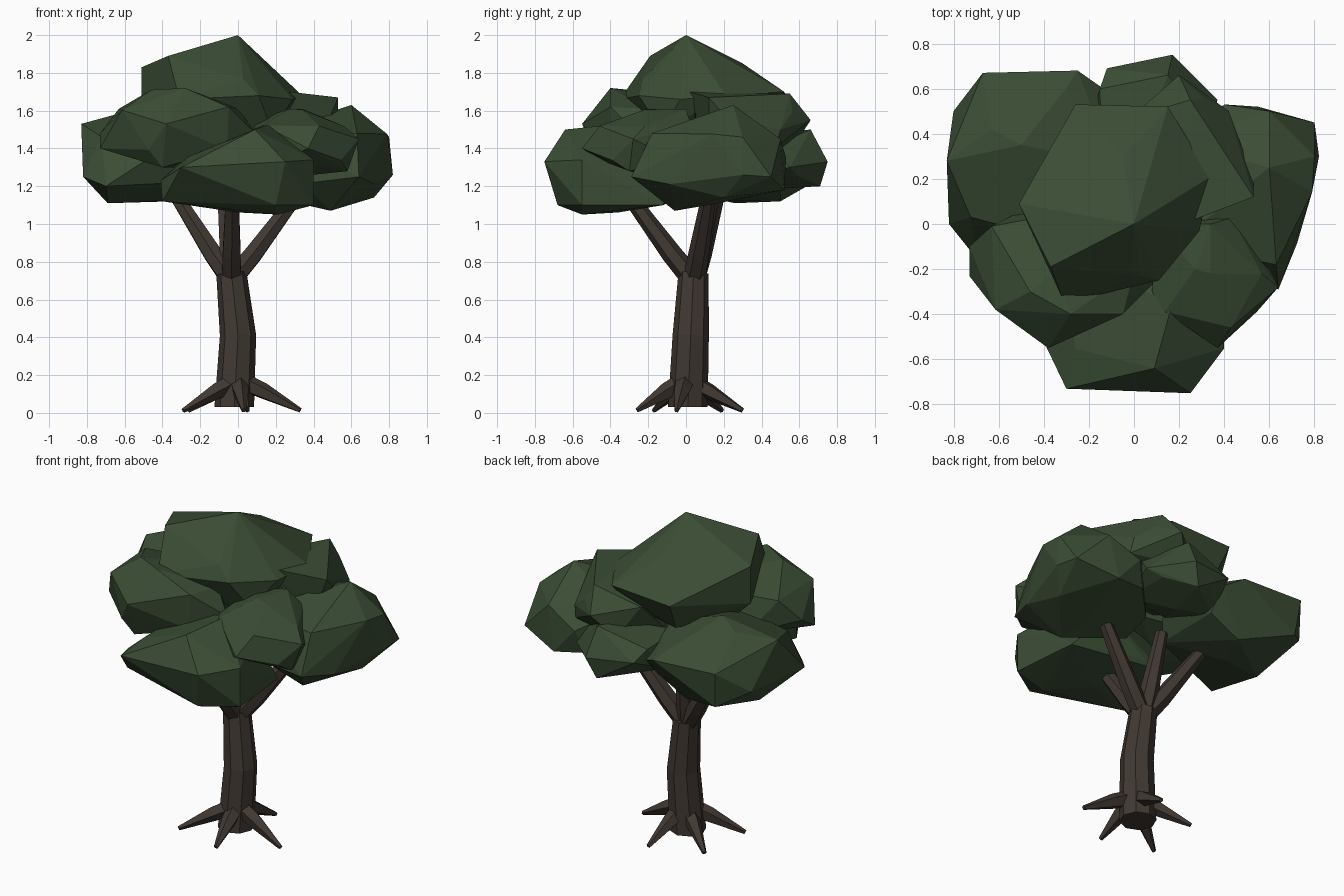
import bpy
import bmesh
import random
from math import copysign
from mathutils import Vector

if "Cube" in bpy.data.objects:
    bpy.data.objects.remove(bpy.data.objects["Cube"], do_unlink=True)


def make_material(name, colour):
    material = bpy.data.materials.new(name)
    material.use_nodes = True
    material.diffuse_color = (*colour, 1)
    shader = material.node_tree.nodes["Principled BSDF"]
    shader.inputs["Base Color"].default_value = (*colour, 1)
    shader.inputs["Roughness"].default_value = 0.9
    return material


foliage_green = make_material("foliage green", (0.043, 0.073, 0.035))
bark_brown = make_material("bark brown", (0.052, 0.04, 0.032))


def finish(name, bm, material):
    """Turn a bmesh into a flat shaded object."""
    bmesh.ops.recalc_face_normals(bm, faces=bm.faces[:])
    mesh = bpy.data.meshes.new(name)
    bm.to_mesh(mesh)
    bm.free()
    mesh.materials.append(material)
    obj = bpy.data.objects.new(name, mesh)
    bpy.context.collection.objects.link(obj)
    return obj


def tube(name, path, radii, sides):
    """Faceted tapering limb along a path, capped at both ends."""
    bm = bmesh.new()
    points = [Vector(p) for p in path]
    rings = []
    for i, (point, radius) in enumerate(zip(points, radii)):
        along = points[min(i + 1, len(points) - 1)] - points[max(i - 1, 0)]
        turn = Vector((0, 0, 1)).rotation_difference(along)
        # the foot of an upright limb is cut level
        if i == 0 and along.normalized().z > 0.95:
            turn.identity()
        ring = bmesh.ops.create_circle(bm, segments=sides, radius=radius)["verts"]
        for vert in ring:
            vert.co = point + turn @ vert.co
        rings.append(ring)
    for low, high in zip(rings, rings[1:]):
        for k in range(sides):
            n = (k + 1) % sides
            bm.faces.new((low[k], low[n], high[n], high[k]))
    bm.faces.new(rings[0])
    bm.faces.new(rings[-1])
    return finish(name, bm, bark_brown)


def lump(name, centre, half, corners, seed):
    """Chunky leaf mass: hull of a rough boxy ball and a few jutting corners."""
    rng = random.Random(seed)
    bm = bmesh.new()
    bmesh.ops.create_icosphere(bm, subdivisions=1, radius=1)
    for vert in bm.verts:
        boxy = [copysign(abs(c) ** 0.8, c) for c in vert.co]
        rough = rng.uniform(0.88, 1.0)
        vert.co = [m + h * c * rough for m, h, c in zip(centre, half, boxy)]
    for corner in corners:
        bm.verts.new(corner)
    hull = bmesh.ops.convex_hull(bm, input=bm.verts[:])
    inside = set(hull["geom_interior"]) | set(hull["geom_unused"])
    bmesh.ops.delete(bm, geom=[g for g in inside if isinstance(g, bmesh.types.BMVert)],
                     context="VERTS")
    bmesh.ops.dissolve_limit(bm, angle_limit=0.12, verts=bm.verts[:], edges=bm.edges[:])
    return finish(name, bm, foliage_green)


# Trunk
tube("trunk", [(-0.02, 0.01, 0.03), (0, 0.025, 0.41), (-0.035, 0.04, 0.74)],
     [0.105, 0.096, 0.08], 8)

# Branches fan out from the trunk top
fork = Vector((-0.035, 0.04, 0.7))
branch_tips = {
    "front_branch": (-0.03, -0.34, 1.2),
    "left_branch": (0.35, 0.13, 1.2),
    "back_branch": (-0.08, 0.15, 1.22),
    "right_branch": (-0.36, 0.18, 1.2),
}
for name, tip in branch_tips.items():
    tip = Vector(tip)
    bend = fork.lerp(tip, 0.3) + Vector((0, 0, -0.01))
    tube(name, [fork, bend, tip], [0.058, 0.055, 0.036], 6)

# Roots spread from the foot of the trunk
root_tips = {
    "front_right_root": (-0.29, -0.17),
    "front_root": (0.03, -0.26),
    "left_root": (0.33, -0.05),
    "back_root": (0.05, 0.3),
    "back_right_root": (-0.26, 0.19),
}
for name, (x, y) in root_tips.items():
    tube(name, [(x * 0.1, y * 0.1, 0.16), (x * 0.4, y * 0.4, 0.115), (x, y, 0.013)],
         [0.05, 0.045, 0.013], 5)

# Leaf masses
lump("crown", (-0.1, 0.1, 1.63), (0.37, 0.39, 0.27),
     [(0, 0, 2), (-0.37, -0.19, 1.89), (-0.51, 0.09, 1.83), (-0.51, 0.09, 1.6),
      (-0.31, -0.35, 1.66), (0.34, 0.21, 1.68), (0.29, -0.03, 1.66), (0.11, -0.25, 1.68),
      (0.15, 0.52, 1.7), (-0.26, 0.53, 1.68), (-0.05, 0.3, 1.85)], 1)

lump("front_mass", (0, -0.36, 1.26), (0.37, 0.35, 0.2),
     [(0.09, -0.64, 1.5), (0.17, -0.35, 1.53), (-0.41, -0.5, 1.23), (-0.4, -0.52, 1.12),
      (0.25, -0.75, 1.33), (-0.3, -0.73, 1.3), (0.4, -0.55, 1.34), (0.4, -0.55, 1.1),
      (0.2, -0.68, 1.1), (0.21, -0.55, 1.05), (0.36, -0.12, 1.1), (-0.25, -0.06, 1.13)], 2)

lump("left_mass", (0.46, 0.14, 1.34), (0.36, 0.4, 0.26),
     [(0.6, 0.25, 1.63), (0.8, 0.3, 1.46), (0.8, 0.45, 1.25), (0.82, 0.3, 1.26),
      (0.72, 0.2, 1.14), (0.6, 0.5, 1.45), (0.4, 0.53, 1.35), (0.55, 0.52, 1.18),
      (0.64, -0.29, 1.25), (0.63, -0.18, 1.48), (0.49, -0.06, 1.07), (0.1, 0.05, 1.16),
      (0.12, 0.25, 1.2)], 3)

lump("right_mass", (-0.43, 0.27, 1.34), (0.39, 0.41, 0.24),
     [(-0.83, 0.28, 1.53), (-0.82, 0, 1.25), (-0.67, 0.67, 1.42), (-0.25, 0.68, 1.4),
      (-0.8, 0.5, 1.28), (-0.69, 0.26, 1.11), (-0.7, -0.15, 1.2), (-0.35, 0.5, 1.12),
      (-0.15, 0.61, 1.35), (-0.05, 0.2, 1.4), (-0.5, 0.35, 1.62), (-0.63, 0.42, 1.58),
      (-0.65, 0.64, 1.2)], 4)

lump("front_right_mass", (-0.34, -0.2, 1.5), (0.38, 0.32, 0.21),
     [(-0.73, -0.1, 1.48), (-0.73, -0.23, 1.4), (-0.38, -0.55, 1.53), (-0.28, -0.4, 1.72),
      (-0.46, -0.3, 1.71), (-0.4, -0.45, 1.3), (-0.05, -0.4, 1.62), (0.1, -0.25, 1.47)], 5)

lump("front_left_mass", (0.34, -0.22, 1.43), (0.27, 0.29, 0.18),
     [(0.64, -0.28, 1.45), (0.27, -0.2, 1.61), (0.37, -0.55, 1.4),
      (0.34, 0, 1.61), (0.58, -0.3, 1.28), (0.08, -0.3, 1.5), (0.1, 0, 1.55)], 6)

lump("back_left_mass", (0.2, 0.3, 1.5), (0.32, 0.32, 0.19),
     [(0.27, 0.02, 1.7), (0.53, 0.12, 1.67), (0.53, 0.2, 1.58),
      (0.25, 0.55, 1.69), (0.2, 0.66, 1.55), (0.42, 0.5, 1.5)], 7)

lump("back_mass", (0.07, 0.45, 1.33), (0.3, 0.26, 0.16),
     [(0.17, 0.75, 1.33), (-0.12, 0.69, 1.35), (0.15, 0.66, 1.5),
      (0.12, 0.71, 1.2), (0.37, 0.55, 1.3)], 8)
